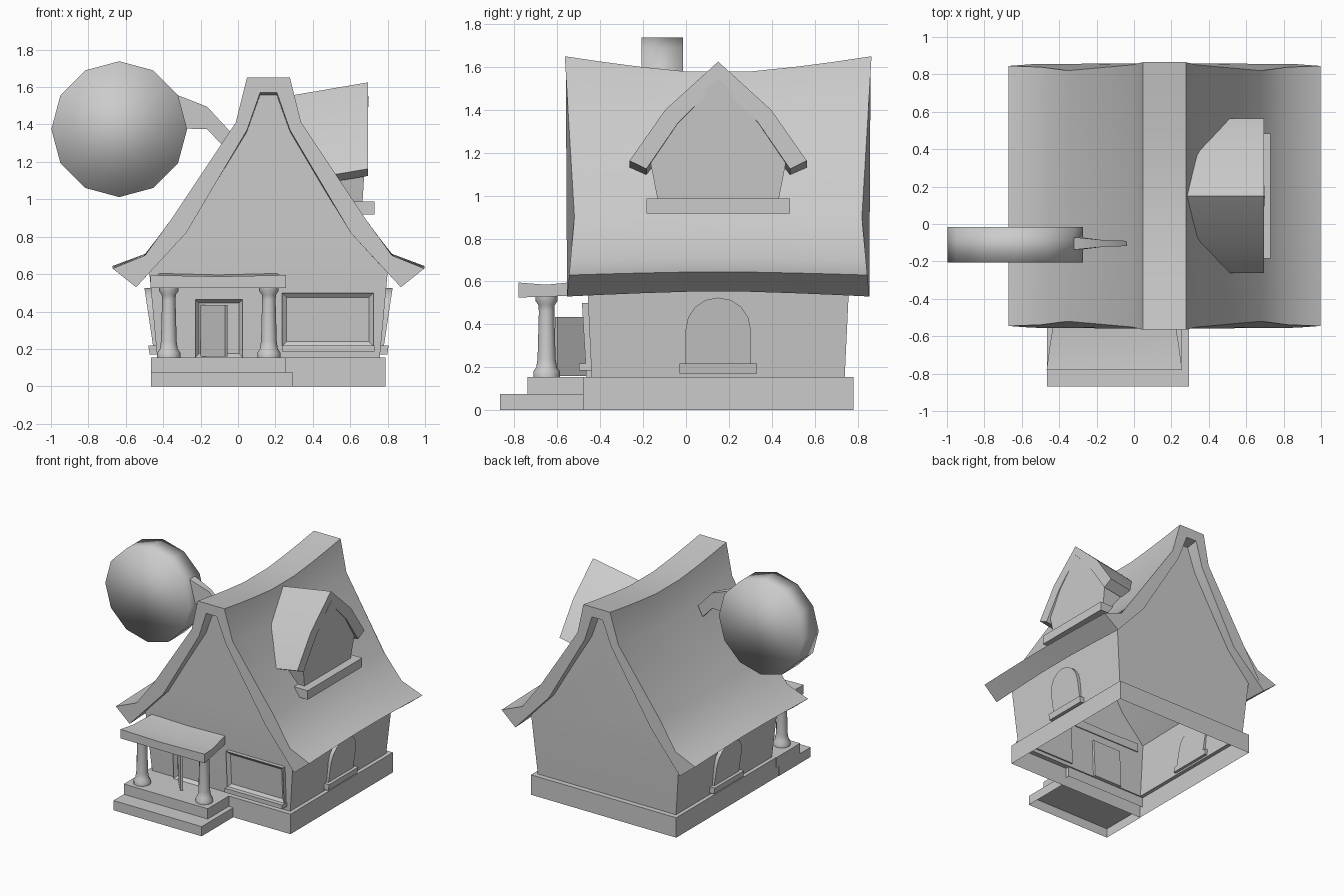
import bpy, bmesh, math
from mathutils import Vector

old = bpy.data.objects.get("Cube")
if old:
    bpy.data.objects.remove(old)

GREY = (0.6, 0.6, 0.6, 1)
plaster = bpy.data.materials.new("plain_grey")
plaster.use_nodes = True
plaster.diffuse_color = GREY
plaster.node_tree.nodes["Principled BSDF"].inputs["Base Color"].default_value = GREY

CX, CY = 0.163, 0.15          # centre of the house


def finish(name, bm, angle=40):
    bmesh.ops.recalc_face_normals(bm, faces=bm.faces)
    me = bpy.data.meshes.new(name)
    bm.to_mesh(me)
    bm.free()
    me.materials.append(plaster)
    me.shade_smooth()
    me.set_sharp_from_angle(angle=math.radians(angle))
    ob = bpy.data.objects.new(name, me)
    bpy.context.collection.objects.link(ob)
    return ob


def loft(rings, cap_start=True, cap_end=True):
    """Skin a list of equal rings of points."""
    bm = bmesh.new()
    rows = [[bm.verts.new(p) for p in ring] for ring in rings]
    n = len(rows[0])
    for a, b in zip(rows, rows[1:]):
        for i in range(n):
            bm.faces.new((a[i], a[(i + 1) % n], b[(i + 1) % n], b[i]))
    if cap_start:
        bm.faces.new(rows[0])
    if cap_end:
        bm.faces.new(rows[-1])
    return bm


PLACE = {"x": lambda u, v, d: Vector((d, u, v)),
         "y": lambda u, v, d: Vector((u, d, v)),
         "z": lambda u, v, d: Vector((u, v, d))}


def prism(pts, axis, start, end, **caps):
    return loft([[PLACE[axis](u, v, d) for u, v in pts] for d in (start, end)], **caps)


def rect(u0, u1, v0, v1):
    return [(u0, v0), (u1, v0), (u1, v1), (u0, v1)]


def lean(bm, axis, amount, base):
    """Tilt a part outward with the wall it hangs on."""
    for v in bm.verts:
        v.co[axis] += amount * (v.co.z - base)


def recess(bm, width, depth):
    """Turn the front face into a frame round a sunken pane."""
    bm.normal_update()
    bmesh.ops.recalc_face_normals(bm, faces=bm.faces)
    front = min(bm.faces, key=lambda f: f.calc_center_median().y)
    bmesh.ops.inset_region(bm, faces=[front], thickness=width)
    bmesh.ops.translate(bm, verts=front.verts, vec=(0, depth, 0))


# Plinth and flared walls, open underneath, with a gable at each end
levels = [(0.625, 0.63, 0), (0.625, 0.63, 0.155), (0.595, 0.59, 0.155), (0.638, 0.612, 0.62)]
walls = loft([[(CX + sx * hx, CY + sy * hy, z) for sx, sy in ((-1, -1), (1, -1), (1, 1), (-1, 1))]
              for hx, hy, z in levels], cap_start=False, cap_end=False)
gable = [(0.638, 0.62), (0.455, 0.83), (0.13, 1.38), (0.055, 1.585)]
for side in (-1, 1):
    outline = [(CX - h, z) for h, z in gable] + [(CX + h, z) for h, z in reversed(gable)]
    walls.faces.new([walls.verts.new((x, CY + side * 0.612, z)) for x, z in outline])
bmesh.ops.remove_doubles(walls, verts=walls.verts, dist=0.0005)
finish("house_walls", walls)

# Main roof: thick curled profile, sagging ridge and flared ends
outer = [(0.833, 0.63), (0.66, 0.7), (0.515, 0.9), (0.175, 1.41), (0.115, 1.65)]
inner = [(0.045, 1.57), (0.115, 1.37), (0.44, 0.82), (0.708, 0.53)]
right = outer[::-1] + inner[::-1]
profile = right + [(-h, z) for h, z in reversed(right)]


def roof_point(h, z, t):
    half = 0.67 + (0.045 * (z - 0.9) / 0.75 if z > 0.9 else 0.028 * (0.9 - z) / 0.3)
    sag = (1 - abs(t) ** 1.4) * (0.025 - 0.105 * (z - 0.53) / 1.12)
    return (CX + h, CY + t * half, z + sag)


stations = [-1, -0.75, -0.5, -0.2, 0.2, 0.5, 0.75, 1]
finish("main_roof", loft([[roof_point(h, z, t) for h, z in profile] for t in stations]), 50)

# Dormer: bent roof running back into the main slope
half_out = [(0, 1.625), (0.247, 1.40), (0.413, 1.163)]
half_in = [(0.335, 1.125), (0.187, 1.34), (0, 1.525)]
shape = (half_out + half_in
         + [(-u, z) for u, z in half_in[1::-1]] + [(-u, z) for u, z in half_out[:0:-1]])


def main_slope(z):
    return CX + 0.12 + max(0, 1.41 - z) * 0.68


dormer = loft([[(0.695, CY + u, z) for u, z in shape],
               [(main_slope(z), CY + u, z - 0.17 * (0.695 - main_slope(z))) for u, z in shape]])
finish("dormer_roof", dormer, 50)

front = [(-0.28, 0.97), (0.28, 0.97), (0.315, 1.15), (0.19, 1.36), (0, 1.55), (-0.19, 1.36), (-0.315, 1.15)]
body = loft([[(0.665 + 0.06 * (z - 0.97), CY + u, z) for u, z in front],
             [(main_slope(z) - 0.02, CY + u, z) for u, z in front]])
finish("dormer_front", body, 30)
finish("dormer_sill", prism(rect(-0.185, 0.485, 0.918, 0.988), "x", 0.58, 0.73), 30)

# Arched side windows with sills, mirrored left and right
arch = [(CY - 0.152, 0.215), (CY + 0.152, 0.215)]
arch += [(CY + 0.152 * math.cos(a), 0.375 + 0.15 * math.sin(a))
         for a in [math.pi * i / 8 for i in range(9)]]
for side, label in ((1, "left"), (-1, "right")):
    for part, pts, near, far in (("arched_window", arch, 0.58, 0.617),
                                 ("arched_sill", rect(-0.03, 0.33, 0.17, 0.218), 0.58, 0.642)):
        bm = prism(pts, "x", CX + side * near, CX + side * far)
        lean(bm, 0, side * 0.15, 0.215)
        finish(f"{label}_{part}", bm, 35)

# Front window with frame and sill
window = prism(rect(0.235, 0.725, 0.215, 0.5), "y", -0.43, -0.468)
recess(window, 0.035, 0.02)
lean(window, 1, -0.06, 0.215)
finish("front_window", window, 30)
finish("front_sill", prism(rect(0.235, 0.73, 0.185, 0.218), "y", -0.43, -0.5), 30)

# Doorway and the door standing open
doorway = prism(rect(-0.228, 0.025, 0.155, 0.465), "y", -0.42, -0.465)
recess(doorway, 0.028, 0.025)
lean(doorway, 1, -0.05, 0.155)
finish("door_frame", doorway, 30)
leaf = [(-0.2, -0.455), (-0.07, -0.61), (-0.055, -0.598), (-0.185, -0.443)]
finish("open_door", prism(leaf, "z", 0.16, 0.435), 30)

# Porch steps, open underneath
finish("lower_step", prism(rect(-0.465, 0.295, -0.868, -0.48), "z", 0, 0.075, cap_start=False), 30)
finish("upper_step", prism(rect(-0.465, 0.257, -0.74, -0.45), "z", 0.075, 0.155, cap_start=False), 30)

# Porch columns turned from a profile
column = [(0.062, 0.155), (0.062, 0.18), (0.048, 0.2), (0.042, 0.24), (0.036, 0.46),
          (0.038, 0.49), (0.052, 0.51), (0.052, 0.535)]
for x, label in ((0.165, "left"), (-0.37, "right")):
    rings = [[(x + r * math.cos(a), -0.65 + r * math.sin(a), z)
              for a in [math.tau * i / 12 for i in range(12)]] for r, z in column]
    finish(f"{label}_porch_column", loft(rings), 50)

# Porch roof slab, dipping in the middle and narrowing to the wall
slab = []
for y, half, low, top in ((-0.78, 0.362, 0.525, 0.595), (-0.65, 0.345, 0.53, 0.585),
                          (-0.45, 0.312, 0.535, 0.605)):
    slab.append([(-0.105 + s * half, y, z) for s, z in ((-1, low), (1, low))]
                + [(-0.105 + s * half, y, top - 0.008 * (1 - abs(s))) for s in (1, 0, -1)])
finish("porch_roof", loft(slab), 40)

# Flat round puff and its bent stem on the roof
disc = [(-0.635 + 0.363 * math.cos(a), 1.375 + 0.363 * math.sin(a))
        for a in [math.tau * i / 12 for i in range(12)]]
finish("round_puff", prism(disc, "y", -0.207, -0.015), 180)

stem = []
for upper, lower, w in (((-0.36, 1.57), (-0.32, 1.37), 0.034), ((-0.305, 1.55), (-0.275, 1.378), 0.032),
                        ((-0.165, 1.495), (-0.165, 1.375), 0.018), ((-0.04, 1.36), (-0.08, 1.285), 0.014)):
    stem.append([(x, -0.104 + s * w, z) for (x, z), s in
                 ((upper, -1), (upper, 1), (lower, 1), (lower, -1))])
finish("puff_stem", loft(stem), 60)
